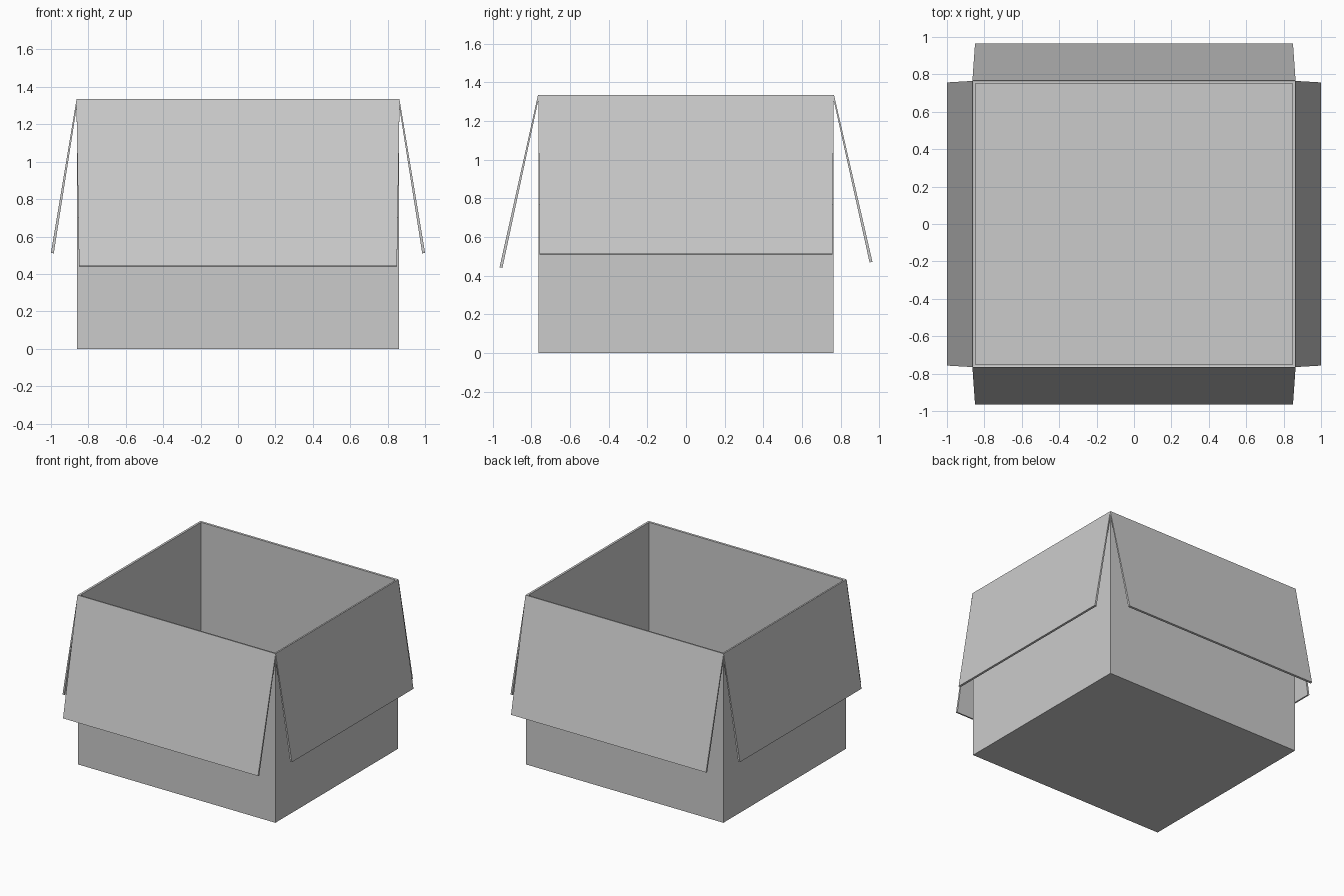
import bpy, bmesh
from mathutils import Matrix
from math import radians

if "Cube" in bpy.data.objects:
    bpy.data.objects.remove(bpy.data.objects["Cube"])

HX, HY, H, T = 0.86, 0.763, 1.333, 0.012


def finish(name, bm):
    bmesh.ops.recalc_face_normals(bm, faces=bm.faces)
    mesh = bpy.data.meshes.new(name)
    bm.to_mesh(mesh)
    bm.free()
    obj = bpy.data.objects.new(name, mesh)
    bpy.context.collection.objects.link(obj)
    return obj


# Open carton body: block with the top inset and pushed down to the floor
bm = bmesh.new()
bmesh.ops.create_cube(bm, size=1, matrix=Matrix.Translation((0, 0, H / 2)) @ Matrix.Diagonal((2 * HX, 2 * HY, H, 1)))
bm.normal_update()
top = max(bm.faces, key=lambda f: f.calc_center_median().z)
bmesh.ops.inset_region(bm, faces=[top], thickness=T, use_even_offset=True)
hole = bmesh.ops.extrude_discrete_faces(bm, faces=[top])["faces"][0]
bmesh.ops.translate(bm, verts=hole.verts, vec=(0, 0, T - H))
finish("carton_body", bm)


def flap(name, angle, wall, reach, low, half_top, half_low):
    """Thin board hanging outwards from the rim, turned to its side."""
    profile = [(wall - 0.004, H, half_top), (wall + 0.003, H + 0.002, half_top),
               (reach, low + 0.003, half_low), (reach - 0.015, low, half_low)]
    bm = bmesh.new()
    a, b = ([bm.verts.new((u, s * w, z)) for u, z, w in profile] for s in (-1, 1))
    bm.faces.new(a)
    bm.faces.new(b[::-1])
    for i in range(4):
        j = (i + 1) % 4
        bm.faces.new((a[i], b[i], b[j], a[j]))
    bm.transform(Matrix.Rotation(radians(angle), 4, 'Z'))
    finish(name, bm)


# Four folded-out flaps
flap("right_flap", 0, HX, 1.0, 0.51, 0.765, 0.757)
flap("left_flap", 180, HX, 1.0, 0.51, 0.765, 0.757)
flap("front_flap", -90, HY, 0.965, 0.44, 0.864, 0.85)
flap("back_flap", 90, HY, 0.965, 0.468, 0.864, 0.85)
